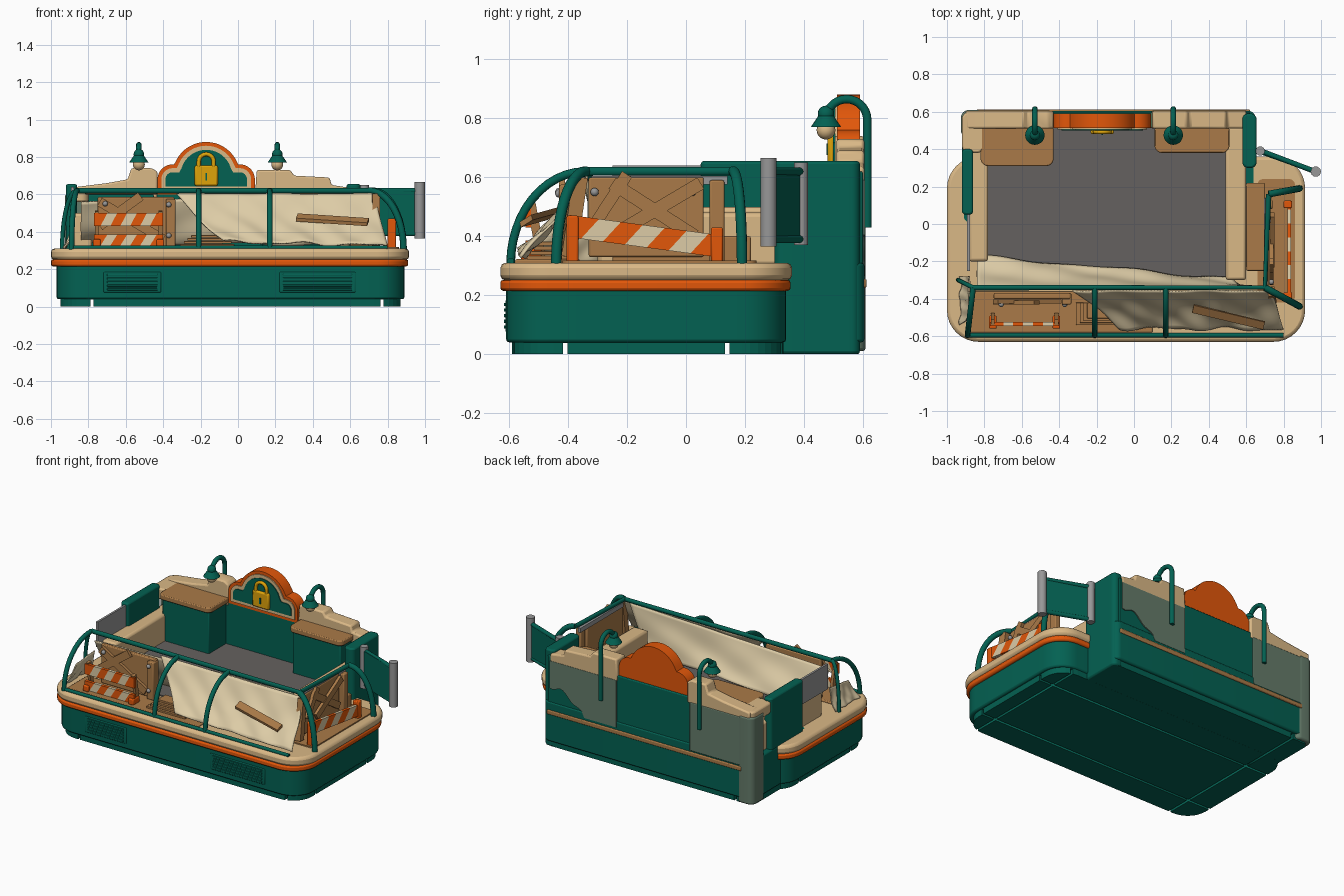
import bpy, bmesh, math
from mathutils import Vector

if "Cube" in bpy.data.objects:
    bpy.data.objects.remove(bpy.data.objects["Cube"])

def mat(name, r, g, b):
    m = bpy.data.materials.new(name)
    m.diffuse_color = (r, g, b, 1)
    m.use_nodes = True
    m.node_tree.nodes["Principled BSDF"].inputs["Base Color"].default_value = m.diffuse_color
    return m
GREEN = mat("deep green", .001, .12, .085)
TAN = mat("tan", .70, .48, .24)
ORANGE = mat("orange", .76, .095, .003)
CLOTH = mat("cream cloth", .72, .60, .38)
WOOD = mat("wood", .40, .195, .065)
FLOOR = mat("floor grey", .13, .12, .115)
STEEL = mat("steel grey", .31, .31, .31)
SAGE = mat("sage", .13, .20, .145)
GOLD = mat("gold", .74, .37, .003)

def finish(name, bm, mats, bevel=0, smooth=True):
    bmesh.ops.recalc_face_normals(bm, faces=bm.faces)
    me = bpy.data.meshes.new(name)
    bm.to_mesh(me); bm.free()
    ob = bpy.data.objects.new(name, me)
    bpy.context.collection.objects.link(ob)
    for m in (mats if isinstance(mats, list) else [mats]):
        me.materials.append(m)
    if bevel:
        b = ob.modifiers.new("bevel", 'BEVEL')
        b.width, b.segments, b.limit_method = bevel, 2, 'ANGLE'
    if smooth:
        bpy.ops.object.select_all(action='DESELECT')
        ob.select_set(True)
        bpy.context.view_layer.objects.active = ob
        bpy.ops.object.shade_smooth_by_angle(angle=math.radians(35))
    return ob

def prism(name, pts, vec, m, bevel=0, smooth=True):
    """Extrude a closed 3D outline along vec."""
    bm = bmesh.new()
    f = bm.faces.new([bm.verts.new(p) for p in pts])
    r = bmesh.ops.extrude_face_region(bm, geom=[f])
    bmesh.ops.translate(bm, vec=vec, verts=[v for v in r['geom'] if isinstance(v, bmesh.types.BMVert)])
    return finish(name, bm, m, bevel, smooth)

def box(name, x0, x1, y0, y1, z0, z1, m, bevel=.006):
    return prism(name, [(x0, y0, z0), (x1, y0, z0), (x1, y1, z0), (x0, y1, z0)], (0, 0, z1 - z0), m, bevel)

def rounded(name, x0, x1, y0, y1, r, z0, z1, m, bevel=.01, smooth=True):
    pts = []
    for cx, cy, a0 in ((x1-r, y1-r, 0), (x0+r, y1-r, 90), (x0+r, y0+r, 180), (x1-r, y0+r, 270)):
        for k in range(9):
            a = math.radians(a0 + k * 11.25)
            pts.append((cx + r * math.cos(a), cy + r * math.sin(a), z0))
    return prism(name, pts, (0, 0, z1 - z0), m, bevel, smooth)

def front_shape(name, pts, y0, y1, m, bevel=0):
    return prism(name, [(x, y0, z) for x, z in pts], (0, y1 - y0, 0), m, bevel)

def tube(name, pts, r, m):
    cu = bpy.data.curves.new(name, 'CURVE')
    cu.dimensions, cu.bevel_depth, cu.bevel_resolution, cu.use_fill_caps = '3D', r, 3, True
    sp = cu.splines.new('POLY')
    sp.points.add(len(pts) - 1)
    for p, q in zip(sp.points, pts):
        p.co = (*q, 1)
    cu.materials.append(m)
    ob = bpy.data.objects.new(name, cu)
    bpy.context.collection.objects.link(ob)
    bpy.ops.object.select_all(action='DESELECT')
    ob.select_set(True)
    bpy.context.view_layer.objects.active = ob
    bpy.ops.object.convert(target='MESH')
    bpy.ops.object.shade_smooth_by_angle(angle=math.radians(50))

def plank(name, p, q, h, depth, stripes=0):
    """Board from p to q, height h in the upright plane; optional slanted stripes."""
    p, q = Vector(p), Vector(q)
    d = q - p
    side = Vector((d.y, -d.x, 0)).normalized()
    up = d.normalized().cross(side) * h / 2
    if up.z < 0: up = -up
    n = stripes or 1
    sk = .35 / n if stripes else 0
    bm = bmesh.new()
    rings = []
    for i in range(n + 1):
        lo, hi = (i/n, i/n) if i in (0, n) else (i/n - sk, i/n + sk)
        rings.append([bm.verts.new(c) for c in (p + d*lo - up - side*depth/2, p + d*lo - up + side*depth/2,
                                                p + d*hi + up + side*depth/2, p + d*hi + up - side*depth/2)])
    for i in range(n):
        for k in range(4):
            f = bm.faces.new((rings[i][k], rings[i][(k+1) % 4], rings[i+1][(k+1) % 4], rings[i+1][k]))
            f.material_index = i % 2
    bm.faces.new(rings[0]); bm.faces.new(rings[-1]).material_index = (n - 1) % 2
    return finish(name, bm, [ORANGE, CLOTH] if stripes else WOOD, 0, False)

def sheet(name, tl, tr, bl, br, folds, amp, direction):
    """Draped cloth between four corners with slanting folds."""
    bm = bmesh.new()
    tl, tr, bl, br, dr = map(Vector, (tl, tr, bl, br, direction))
    N, M = 64, 16
    g = []
    for j in range(M + 1):
        v = j / M
        row = []
        for i in range(N + 1):
            u = i / N
            p = tl.lerp(tr, u).lerp(bl.lerp(br, u), v)
            w = math.sin(folds * u * 6.28 + v * 7) + .6 * math.sin(folds * 1.7 * u * 6.28 - v * 6)
            row.append(bm.verts.new(p + dr * amp * (w * (.3 + v * .7) - 1.6 * math.sin(v * math.pi))))
        g.append(row)
    for j in range(M):
        for i in range(N):
            bm.faces.new((g[j][i], g[j][i+1], g[j+1][i+1], g[j+1][i]))
    ob = finish(name, bm, CLOTH)
    s = ob.modifiers.new("thick", 'SOLIDIFY')
    s.thickness = .008

def ball(name, c, r, m, r2=None, h=0):
    bm = bmesh.new()
    if r2 is None:
        bmesh.ops.create_uvsphere(bm, u_segments=16, v_segments=10, radius=r)
    else:
        bmesh.ops.create_cone(bm, cap_ends=True, segments=20, radius1=r, radius2=r2, depth=h)
    bmesh.ops.translate(bm, vec=c, verts=bm.verts)
    finish(name, bm, m)

# base body, split plinth, bands
rounded("base_body", -.97, .89, -.61, .34, .15, .04, .23, GREEN)
rounded("rear_body", -.92, .65, 0, .605, .04, .04, .31, GREEN)
cuts = [box("gap_cutter", x - .008, x + .008, -1, 1, -.1, .037, GREEN, 0) for x in (-.78, .77)]
cuts += [box("gap_cutter", -1.2, 1.2, y - .008, y + .008, -.1, .037, GREEN, 0) for y in (-.41, .14)]
for ob in (rounded("plinth", -.95, .87, -.59, .33, .14, 0, .045, GREEN, 0, False),
           rounded("rear_plinth", -.91, .64, .2, .585, .04, .0005, .045, GREEN, 0, False)):
    for c in cuts:
        b = ob.modifiers.new("gap", 'BOOLEAN')
        b.operation, b.object, b.solver = 'DIFFERENCE', c, 'EXACT'
for c in cuts:
    c.hide_render = c.hide_viewport = True
rounded("orange_band", -1, .91, -.63, .355, .17, .215, .252, ORANGE)
rounded("tan_rim", -1, .915, -.63, .36, .17, .25, .31, TAN, .018)
box("rear_strip", -.84, .62, .59, .613, .225, .255, WOOD)
# front vents
for x0, x1 in ((-.72, -.41), (.22, .63)):
    box("vent_plate", x0, x1, -.613, -.6, .075, .185, GREEN)
    for k in range(5):
        box("vent_slat", x0 + .02, x1 - .02, -.618, -.6, .087 + k * .019, .098 + k * .019, GREEN, .002)
# interior
box("floor", -.78, .49, -.33, .52, .30, .318, FLOOR, 0)
box("left_ledge", -.885, -.78, -.2, .52, .3, .5, TAN, .015)
box("right_ledge", .49, .6, -.3, .52, .3, .48, TAN, .015)
box("right_shelf", .6, .7, -.25, .22, .3, .40, WOOD)
box("display_deck", -.88, .1, -.58, -.36, .30, .322, WOOD)
rounded("side_deck", .66, .86, -.42, .24, .03, .30, .318, WOOD, 0)
for x0, x1, y0 in ((-.80, -.45, .33), (.13, .49, .4)):
    box("cabinet", x0, x1, y0, .52, .31, .6, GREEN)
    rounded("cabinet_top", x0 - .02, x1 + .02, y0 - .02, .54, .04, .6, .635, WOOD, .006)
# back wall with sage rear panels and tan caps
box("back_wall", -.9, .62, .515, .6, .28, .62, GREEN)
box("sage_panel", -.86, -.45, .59, .607, .26, .59, SAGE)
wave = [(.36 + .24 * k / 12, .36 + .05 * math.tanh((k - 4) / 2) + .01 * math.sin(k)) for k in range(13)]
front_shape("sage_panel", [(.10, .59), (.10, .27), (.34, .27)] + wave + [(.60, .59)], .59, .607, SAGE)
rounded("sage_corner", -.925, -.80, .46, .609, .04, .01, .6, SAGE)
rounded("tan_corner", -.92, -.8, .38, .6, .04, .56, .635, TAN)
front_shape("left_cap", [(-.9, .58), (-.43, .58), (-.43, .72), (-.46, .74), (-.57, .74), (-.59, .68), (-.7, .66), (-.9, .635)], .51, .605, TAN, .01)
front_shape("right_cap", [(.09, .58), (.6, .58), (.6, .635), (.5, .65), (.49, .69), (.3, .70), (.28, .73), (.1, .73)], .51, .605, TAN, .01)
rounded("right_post", .58, .655, .30, .59, .03, .0, .655, GREEN)
rounded("left_side_wall", -.92, -.86, .05, .40, .02, .3, .655, GREEN)
box("left_window", -.892, -.878, -.25, .06, .47, .64, STEEL, 0)
# arched sign
def arch(d):
    w = .26 - d
    pts = [(-.17 + w, .60 + d), (-.17 - w, .60 + d)]
    for k in range(49):
        x = -w * math.cos(math.pi * k / 48)
        a = abs(x)
        z = .68 + (math.sqrt(max(0, (.08 - d)**2 - (a - .18)**2)) if a > .18 else .08 - d)
        if a < .18 - d:
            z = max(z, .70 + math.sqrt((.18 - d)**2 - x * x))
        pts.append((-.17 + x, z))
    return pts
front_shape("sign_body", arch(0), .512, .59, ORANGE)
front_shape("sign_border", arch(.02), .505, .52, TAN)
front_shape("sign_face", arch(.042), .499, .52, GREEN)
box("lock_body", -.232, -.108, .48, .505, .645, .755, GOLD, .01)
tube("lock_shackle", [(-.21, .492, .74)] + [(-.17 - .04 * math.cos(a), .492, .775 + .04 * math.sin(a))
     for a in [math.pi * k / 12 for k in range(13)]] + [(-.13, .492, .74)], .011, GOLD)
box("keyhole", -.175, -.165, .476, .49, .675, .715, GREEN, 0)
# gooseneck lamps
for x in (-.53, .21):
    arc = [(x, .545 + .07 * math.cos(math.pi * k / 14), .795 + .07 * math.sin(math.pi * k / 14)) for k in range(15)]
    tube("lamp_pipe", [(x, .615, .43)] + arc, .015, GREEN)
    ball("lamp_cap", (x, .475, .815), .028, GREEN)
    ball("lamp_shade", (x, .475, .79), .052, GREEN, .025, .04)
    ball("lamp_bulb", (x, .475, .76), .032, TAN)
# open gate on the right
prism("gate_panel", [(.67, .375, .39), (.965, .27, .39), (.965, .27, .625), (.67, .375, .625)], (.007, .02, 0), GREEN)
for z in (.39, .62):
    tube("gate_rail", [(.68, .39, z), (.97, .28, z)], .014, GREEN)
tube("gate_pole", [(.675, .39, .37), (.675, .39, .65)], .025, STEEL)
tube("gate_pole", [(.972, .28, .365), (.972, .28, .665)], .028, STEEL)
# curved display frame
def rib(name, a, b, r=.015):
    tube(name, [(b[0] + (a[0] - b[0]) * math.cos(t), b[1] + (a[1] - b[1]) * math.cos(t), .305 + .315 * math.sin(t))
                for t in [math.pi / 2 * k / 12 for k in range(13)]], r, GREEN)
for x in (-.86, -.21, .17):
    rib("front_rib", (x - (.03 if x < -.5 else 0), -.595), (x, -.34))
rib("corner_rib", (.885, -.44), (.70, -.34), .018)
rib("right_rib", (.885, .19), (.72, .16), .018)
rib("left_rib", (-.94, -.3), (-.86, -.34), .012)
tube("top_rail", [(-.86, -.34, .62), (.70, -.34, .62), (.72, .16, .62)], .015, GREEN)
tube("sill_rail", [(-.88, -.595, .315), (.8, -.595, .315)], .012, GREEN)
# draped cloths
sheet("front_cloth", (-.33, -.36, .605), (.73, -.36, .605), (-.08, -.56, .35), (.8, -.565, .33), 2.5, .014, (0, -.6, .5))
sheet("inner_cloth", (-.84, -.335, .56), (.66, -.335, .61), (-.84, -.17, .335), (.52, -.29, .335), 2, .013, (0, .5, .5))
sheet("side_cloth", (-.885, -.48, .44), (-.885, -.28, .46), (-.93, -.54, .315), (-.93, -.28, .315), 2, .005, (-1, 0, 0))
# boarded crates
box("crate_panel", -.75, -.34, -.40, -.37, .32, .585, WOOD)
plank("crate_brace", (-.74, -.415, .56), (-.40, -.415, .36), .05, .02)
plank("crate_brace", (-.74, -.42, .43), (-.52, -.42, .59), .05, .02)
box("crate_post", -.385, -.335, -.43, -.37, .32, .575, WOOD)
box("side_panel", .70, .72, -.33, .06, .33, .60, WOOD)
box("side_post", .70, .74, .08, .13, .31, .59, WOOD)
box("side_glass_rail", .695, .715, -.32, .14, .575, .605, STEEL, 0)
plank("side_brace", (.735, -.31, .44), (.735, -.2, .61), .04, .02)
plank("side_brace", (.735, -.25, .58), (.735, .03, .40), .045, .02)
plank("side_brace", (.74, -.22, .42), (.74, .05, .58), .045, .02)
for x, z in ((-.37, .545), (-.37, .38), (-.71, .55)):
    ball("bolt", (x, -.43, z), .014, STEEL)
for y in (-.31, .02):
    ball("bolt", (.735, y, .55), .014, STEEL)
# loose planks
for k in range(4):
    box("stacked_plank", -.31 + .02 * k, -.02 - .015 * k, -.54 + .012 * k, -.42, .32 + .016 * k, .334 + .016 * k, WOOD, .002)
prism("leaning_plank", [(.32, -.43, .48), (.70, -.52, .455), (.69, -.56, .43), (.31, -.47, .455)], (0, -.005, .018), WOOD)
plank("leaning_post", (.74, -.40, .33), (.735, -.36, .60), .05, .04)
# striped barricades
for z, h in ((.465, .07), (.355, .06)):
    plank("front_barrier_board", (-.77, -.535, z), (-.40, -.535, z), h, .02, 7)
for x in (-.755, -.415):
    plank("front_barrier_leg", (x, -.49, .32), (x, -.525, .51), .03, .02)
    box("front_barrier_foot", x - .02, x + .02, -.56, -.49, .32, .36, ORANGE)
plank("side_barrier_board", (.83, -.40, .435), (.83, .12, .365), .075, .02, 7)
for y, z in ((-.385, .47), (.105, .43)):
    box("side_barrier_post", .80, .845, y - .02, y + .02, .305, z, ORANGE)
